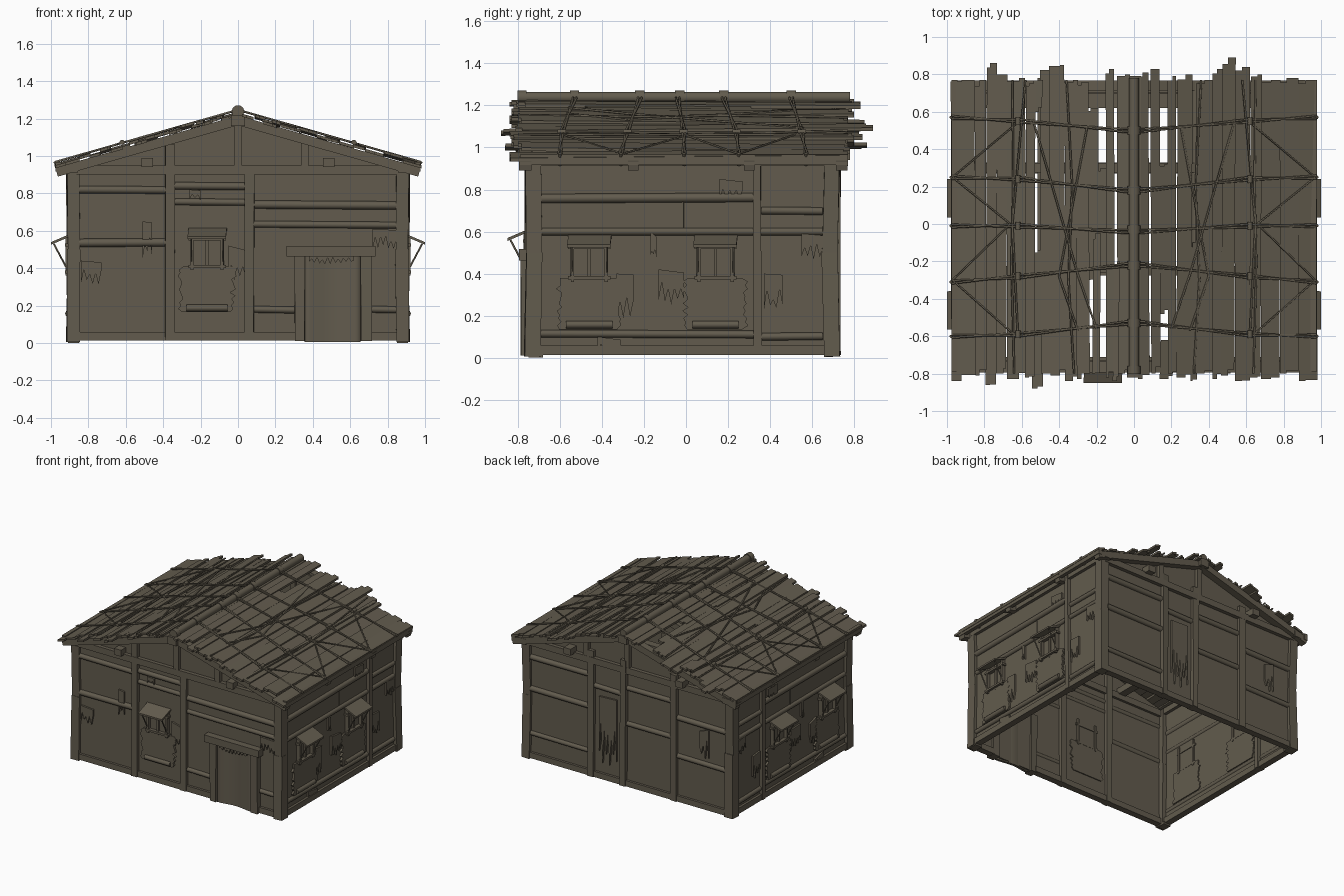
import bpy, bmesh, math, random
from mathutils import Vector as V
random.seed(7)
rnd = random.uniform

wood = bpy.data.materials.new("weathered_wood")
wood.diffuse_color = (0.122, 0.105, 0.075, 1)


def prism(name, pts, off, smooth=False, jitter=0.0):
    """Closed solid: polygon pts swept along off."""
    bm = bmesh.new()
    off = V(off)
    j = lambda: V((rnd(-1, 1), rnd(-1, 1), 0)) * jitter
    a = [bm.verts.new(V(p) + j()) for p in pts]
    b = [bm.verts.new(V(p) + off + j()) for p in pts]
    n = len(pts)
    bm.faces.new(a[::-1])
    bm.faces.new(b)
    for i in range(n):
        f = bm.faces.new((a[i], a[(i + 1) % n], b[(i + 1) % n], b[i]))
        f.smooth = smooth
    bmesh.ops.recalc_face_normals(bm, faces=bm.faces)
    me = bpy.data.meshes.new(name)
    bm.to_mesh(me)
    bm.free()
    me.materials.append(wood)
    ob = bpy.data.objects.new(name, me)
    bpy.context.collection.objects.link(ob)
    return ob


def frame(p, q, n):
    a = (V(q) - V(p)).normalized()
    t = a.cross(V(n)).normalized()
    return t, t.cross(a).normalized()


def beam(name, p, q, w, d, n=(0, 1, 0), jitter=0.0):
    """Square timber: d measured along n, w across it."""
    t, s = frame(p, q, n)
    pts = [V(p) + t * w / 2 * i + s * d / 2 * k for i, k in ((-1, -1), (1, -1), (1, 1), (-1, 1))]
    return prism(name, pts, V(q) - V(p), jitter=jitter)


def pole(name, p, q, r, sides=8):
    a = V(q) - V(p)
    t, s = frame(p, q, (0, 0, 1) if abs(a.normalized().z) < 0.9 else (0, 1, 0))
    pts = [V(p) + (t * math.cos(k) + s * math.sin(k)) * r
           for k in (2 * math.pi * i / sides for i in range(sides))]
    return prism(name, pts, a, smooth=True)


# Wall coordinates: along the wall, height, outward distance
def front(u, z, o=0): return V((u, -0.735 - o, z))
def back(u, z, o=0): return V((u, 0.70 + o, z))
def right(u, z, o=0): return V((0.885 + o, u, z))
def left(u, z, o=0): return V((-0.885 - o, u, z))


def plate(name, W, uz, o0, o1):
    return prism(name, [W(u, z, o0) for u, z in uz], W(0, 0, o1) - W(0, 0, o0))


def rag(W, u0, u1, z0, z1, o=0.02):
    """Torn cloth hanging from z1 down to a jagged lower edge."""
    n = max(4, int((u1 - u0) / 0.014))
    pts = [(u0, z1), (u1, z1 - rnd(0, 0.03))]
    for i in range(n, -1, -1):
        u = u0 + (u1 - u0) * i / n
        low = z0 + (z1 - z0) * (rnd(0.35, 0.65) if i % 2 else rnd(0, 0.3))
        pts.append((u, low))
    plate("torn_cloth", W, pts, o - 0.016, o)


def window(W, u, zt):
    zs = zt - 0.19
    plate("window_board", W, [(u - .075, zs), (u + .075, zs), (u + .075, zt), (u - .075, zt)], -.01, .012)
    for du in (-0.08, 0.0, 0.08):
        beam("window_bar", W(u + du, zs - .02, .01), W(u + du, zt, .01), 0.016, 0.055 if du else .03,
             W(0, 0, 1) - W(0, 0, 0))
    for z in (zs, zt - .045):
        beam("window_rail", W(u - .1, z, .012), W(u + .1, z, .012), 0.016, 0.055, W(0, 0, 1) - W(0, 0, 0))
    # sloping awning with two struts
    root, tip = W(u - .1, zt, .01), W(u - .105, zt - .045, .115)
    prism("awning", [root, tip, tip + V((0, 0, .014)), root + V((0, 0, .014))], W(.205, 0) - W(0, 0))
    for du in (-.085, .085):
        pole("awning_strut", W(u + du, zt - .04, .10), W(u + du, zt - .19, .02), 0.005, 5)
    # ragged cloth below the opening
    zb, n = zs - .245, 14
    L = [(u - .135 + rnd(-.012, .012) - .012 * (i % 2), zb + (zs - zb) * i / n) for i in range(n + 1)]
    R = [(u + .135 + rnd(-.012, .012) + .012 * (i % 2), zb + (zs - zb) * i / n) for i in range(n, -1, -1)]
    plate("window_cloth", W, L + R, -.014, .022)
    pole("cloth_roll", W(u - .11, zb + .022, .022), W(u + .11, zb + .022, .022), 0.018)


def posts(W, us, z1, w=0.05):
    for u in us:
        beam("wall_post", W(u, .012), W(u + rnd(-.006, .006), z1, rnd(-.004, .004)), w, 0.065,
             W(0, 0, 1) - W(0, 0, 0), .004)


def rails(W, rows):
    for u0, u1, z, r in rows:
        pole("wall_rail", W(u0, z, .006), W(u1, z + rnd(-.006, .006), .006), r)


def sill(W, u0, u1):
    beam("sill", W(u0, .035), W(u1, .035), 0.045, 0.05, W(0, 0, 1) - W(0, 0, 0))


# Wall sheets
gable = [(-.89, .015), (.89, .015), (.89, .95), (0, 1.2), (-.89, .95)]
for nm, W in (("front_wall", front), ("back_wall", back)):
    plate(nm, W, gable, -.006, .006)
for nm, W in (("right_wall", right), ("left_wall", left)):
    plate(nm, W, [(-.735, .015), (.70, .015), (.70, .96), (-.735, .96)], -.006, .006)

# Corner posts
for sx in (-1, 1):
    for y0, y1, y2 in ((-.732, -.722, -.727), (.695, .683, .695)):
        beam("corner_post_low", (sx * .882, y0, 0.005), (sx * .876, y1, .5), .07, .075, jitter=.003)
        beam("corner_post_high", (sx * .876, y1, .5), (sx * .882, y2, .95), .068, .073, jitter=.003)
    prism("corner_pad", [(sx * .85, -.75, 0), (sx * .91, -.75, 0), (sx * .91, -.68, 0), (sx * .85, -.68, 0)], (0, 0, .02))

# Front wall timbers
posts(front, (-.362, ), 1.06)
posts(front, (.062, ), .92)
rails(front, [(-.85, -.38, .82, .02), (-.85, -.38, .535, .022), (-.34, .05, .84, .02), (-.34, .05, .755, .018),
              (.08, .86, .74, .022), (.08, .86, .635, .018), (.08, .31, .18, .018), (.71, .86, .18, .018)])
sill(front, -.86, .32)
sill(front, .70, .86)
window(front, -.165, .6)
for a in ((-.84, -.73, .3, .44), (-.51, -.46, .44, .65), (-.05, .04, .33, .52), (.72, .86, .5, .61), (-.26, -.2, .76, .82)):
    rag(front, *a)

# Door with frame, lintel and fringe
for u, w in ((.33, .055), (.685, .06)):
    beam("door_jamb", front(u, .01, .015), front(u, .48, .015), w, .07, jitter=.003)
beam("door_lintel", front(.26, .49, .03), front(.735, .49, .03), .055, .06)
N = 10
arc = [front(.355 + .3 * i / N, .005, .012 + .018 * math.cos(math.pi * i / N) ** 2) for i in range(N + 1)]
prism("door_curtain", arc + [p + V((0, .02, 0)) for p in arc[::-1]], (0, 0, .46), smooth=True)
rag(front, .38, .62, .42, .48, .045)

# Back wall timbers
posts(back, (-.40, .04, .32), 1.0)
rails(back, [(-.85, -.42, .66, .022), (-.85, -.42, .36, .02), (-.38, .02, .78, .02), (-.38, .02, .50, .02),
             (.06, .30, .72, .02), (.34, .85, .80, .022), (.34, .85, .55, .022), (.34, .85, .2, .018)])
sill(back, -.86, .86)
rag(back, .1, .25, .1, .66)
rag(back, -.7, -.62, .4, .64)

# Side walls, mirrored
for W in (right, left):
    posts(W, (.343, ), .94, .036)
    rails(W, [(-.7, .33, .757, .022), (.36, .65, .70, .018), (-.7, .65, .60, .018), (-.7, .33, .115, .018),
              (.36, .65, .10, .018)])
    sill(W, -.7, .66)
    pole("wall_seam", W(-.015, .61, .004), W(-.015, .74, .004), .006, 5)
    for u in (-.46, .14):
        window(W, u, .57)
    for a in ((-.33, -.25, .16, .4), (-.13, -.01, .25, .42), (.37, .46, .2, .4), (.16, .27, .74, .85), (-.17, -.14, .45, .6),
              (.55, .65, .46, .59), (-.42, -.31, .03, .1)):
        rag(W, *a)


# Roof: height of the plank surface
def R(x, y, h=0): return V((x, y, 1.235 - .285 * abs(x) + h))


# Rafters, ties, gable struts
for y, d in ((-.765, .06), (-.25, .05), (.3, .05), (.74, .055)):
    for s in (-1, 1):
        beam("rafter", R(s * .97, y, -.045), R(0, y, -.045), .05, d)
for y in (-.74, .3, .65, .705):
    beam("tie_beam", (-.88, y, .925), (.88, y, .925), .05, .06)
for W in (front, back):
    for u, z in ((0, 1.19), (.357, 1.08)):
        beam("gable_strut", W(u, .94, .006), W(u, z, .006), .042, .055)

# Beams running front to back
beam("ridge_beam", (0, -.82, 1.19), (0, .79, 1.19), .075, .06, (0, 0, 1))
for s in (-1, 1):
    beam("purlin", (s * .485, -.80, .965), (s * .485, .78, .965), .06, .05, (0, 0, 1))
    pole("upper_purlin", (s * .33, -.78, 1.10), (s * .33, .76, 1.10), .025)
    beam("wall_plate", (s * .885, -.79, .935), (s * .885, .77, .935), .06, .045, (0, 0, 1))
    beam("eave_batten", R(s * .96, -.79, -.02), R(s * .96, .77, -.02), .03, .05, (0, 0, 1))

# Roof planks: x from, x to, y from, y to
planks = [(-.98, -.85, -.84, .77), (-.85, -.79, -.81, .77), (-.79, -.735, -.86, .86), (-.735, -.68, -.80, .80),
          (-.68, -.58, -.83, .78), (-.58, -.53, -.82, .75), (-.55, -.49, -.88, -.14), (-.54, -.49, .6, .77),
          (-.50, -.43, -.80, .84), (-.45, -.37, -.81, .85), (-.37, -.30, -.84, .77), (-.31, -.24, -.83, .76),
          (-.25, -.19, -.3, .62), (-.22, -.18, -.80, -.05), (-.20, -.14, -.28, .30), (-.15, -.105, -.82, .83),
          (-.09, -.02, -.80, .80), (-.11, -.08, -.84, -.2), (.02, .08, -.83, .81), (.09, .14, -.80, .83),
          (.13, .19, -.48, .32), (.18, .225, -.80, .79), (.14, .21, -.83, -.62), (.23, .31, -.82, .80),
          (.30, .335, -.84, -.10), (.33, .42, -.80, .77), (.42, .475, -.83, .83), (.47, .54, -.81, .89),
          (.54, .62, -.84, .84), (.62, .68, -.82, .80), (.68, .78, -.83, .77), (.78, .88, -.80, .78),
          (.88, .98, -.84, .77)]
for i, (x0, x1, y0, y1) in enumerate(planks):
    h = (i % 2) * .008 + rnd(-.004, .004)
    k, dx, m = rnd(-.012, .012), rnd(-.005, .005), rnd(.3, .7)
    xm = x0 + (x1 - x0) * m
    # stepped, broken plank ends
    e0, e1 = rnd(0, .035), rnd(0, .035)
    pts = [(x0 + dx, y0), (xm, y0), (xm, y0 + e0), (x1 + dx, y0 + e0), (x1 - dx, y1), (xm, y1), (xm, y1 - e1), (x0 - dx, y1 - e1)]
    prism("roof_plank", [R(max(-.98, min(.98, x)), y, h + k * y - .018) for x, y in pts], (0, 0, .016))

# Ridge pole and its lashings
pole("ridge_pole", (0, -.80, 1.238), (0, .78, 1.238), .028, 10)
for y in (-.78, -.53, -.22, -.03, .18, .50):
    pole("ridge_lashing", (0, y - .022, 1.238), (0, y + .022, 1.238), .034, 10)


def rope(pts, r=.006):
    for p, q in zip(pts, pts[1:]):
        pole("rope", R(*p, .011), R(*q, .011), r, 5)


# Ropes across, along and diagonally over the roof
for ye, ym, yc in ((.57, .55, .50), (.25, .24, .18), (-.01, -.01, -.04), (-.31, -.28, -.22), (-.60, -.59, -.53)):
    for d in (-.008, .008):
        for s in (-1, 1):
            rope([(s * .975, ye + d), (s * .6, ym - d), (s * .05, yc + d), (0, yc + d)])
            if d > 0:
                pole("eave_rope", R(s * .98, ye, .015), V((s * .94, ye, .915)), .009, 5)
                pole("rope_knot", R(s * .62, ym - .02, .015), R(s * .62, ym + .02, .015), .014, 6)
for s in (-1, 1):
    rope([(s * .65, .77), (s * .645, .2), (s * .655, -.2), (s * .64, -.80)])
    rope([(s * .58, .77), (s * .65, 0), (s * .62, -.6)])
    rope([(s * .36, .77), (s * .33, .2), (s * .35, -.3), (s * .32, -.80)])
    rope([(s * .54, .56), (s * .30, -.27), (s * .2, -.56)])
    rope([(s * .25, .52), (s * .40, -.28), (s * .30, -.57)])
    rope([(s * .60, .56), (s * .97, .25), (s * .66, 0), (s * .97, -.30), (s * .63, -.60)], .005)
